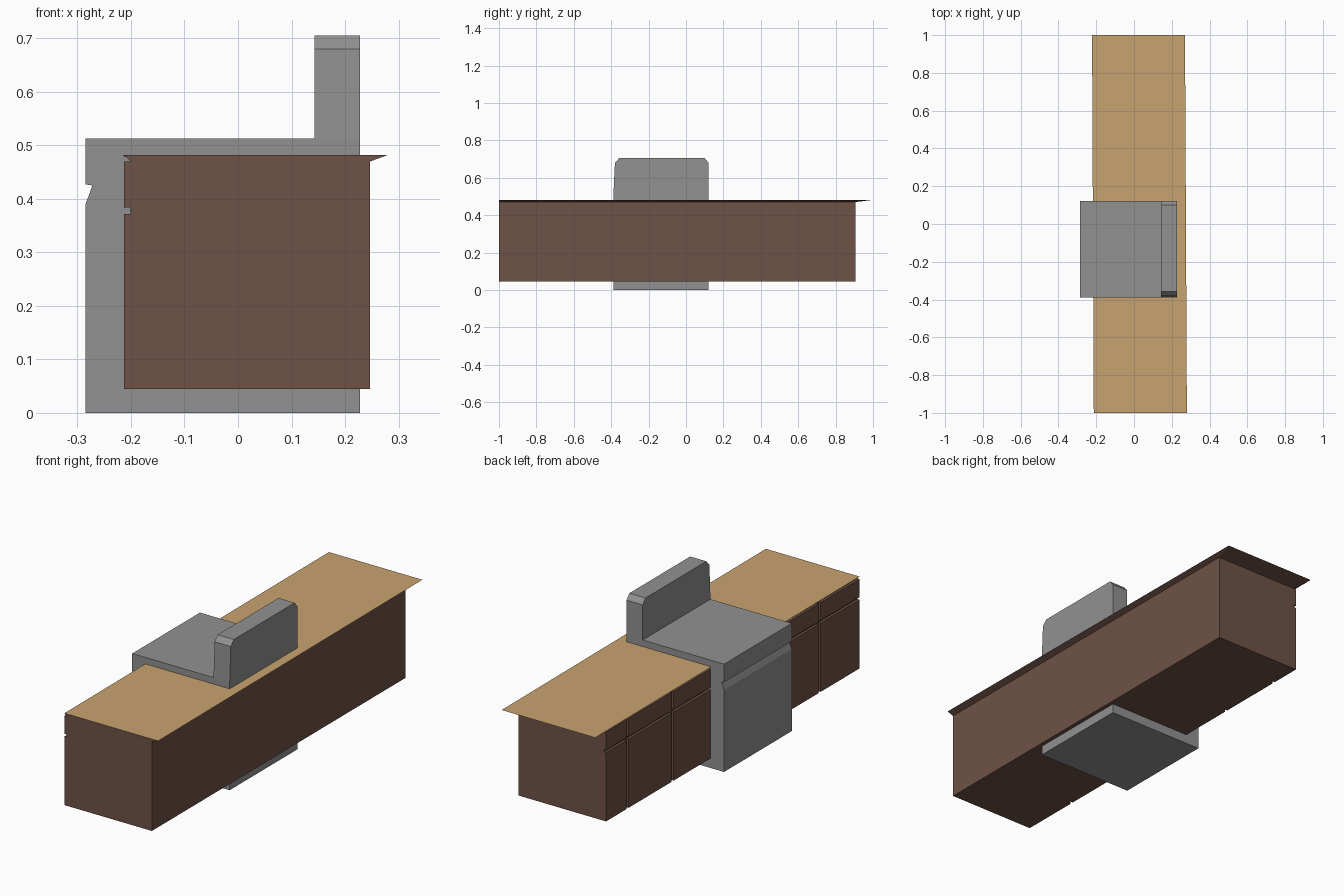
import bpy
import bmesh

cube = bpy.data.objects.get("Cube")
if cube:
    bpy.data.objects.remove(cube, do_unlink=True)


def material(name, rgb):
    mat = bpy.data.materials.new(name)
    mat.use_nodes = True
    mat.diffuse_color = (*rgb, 1)
    mat.node_tree.nodes["Principled BSDF"].inputs["Base Color"].default_value = (*rgb, 1)
    return mat


BROWN = material("dark brown wood", (0.156, 0.084, 0.061))
TAN = material("tan worktop", (0.584, 0.366, 0.162))
GREY = material("grey metal", (0.283, 0.283, 0.283))


def loft(name, lower, upper, *mats):
    """Solid between two matching loops of points."""
    bm = bmesh.new()
    a = [bm.verts.new(p) for p in lower]
    b = [bm.verts.new(p) for p in upper]
    n = len(a)
    bm.faces.new(a[::-1])
    bm.faces.new(b)
    for i in range(n):
        j = (i + 1) % n
        bm.faces.new((a[i], a[j], b[j], b[i]))
    bmesh.ops.recalc_face_normals(bm, faces=bm.faces)
    # A second material goes on the upward face
    if len(mats) > 1:
        for f in bm.faces:
            f.material_index = int(f.normal.z > 0.9)
    mesh = bpy.data.meshes.new(name)
    bm.to_mesh(mesh)
    bm.free()
    for m in mats:
        mesh.materials.append(m)
    obj = bpy.data.objects.new(name, mesh)
    bpy.context.collection.objects.link(obj)
    return obj


def rect(x0, x1, y0, y1, z):
    return [(x0, y0, z), (x1, y0, z), (x1, y1, z), (x0, y1, z)]


def box(name, x0, x1, y0, y1, z0, z1, mat):
    return loft(name, rect(x0, x1, y0, y1, z0), rect(x0, x1, y0, y1, z1), mat)


# Cabinet carcass
LEFT, CORE, RIGHT = -0.213, -0.201, 0.247
FRONT, BACK = -1.0, 0.905
BASE, TOP = 0.045, 0.47
box("cabinet_body", CORE, RIGHT, FRONT, BACK, BASE, TOP, BROWN)

# Doors and drawers, separated by narrow grooves
GAP = 0.008
edges = [FRONT - GAP, -0.70, -0.13, 0.065, 0.405, 0.745, BACK + GAP]
rows = {"door": (BASE, 0.372), "drawer": (0.384, TOP)}
for kind, (z0, z1) in rows.items():
    for i, (y0, y1) in enumerate(zip(edges, edges[1:])):
        box(f"{kind}_{i + 1}", LEFT, CORE, y0 + GAP, y1 - GAP, z0, z1, BROWN)

# Worktop with sloping underside and an overhang at the far end
Z = 0.482
loft("worktop", rect(CORE, RIGHT, FRONT, BACK, TOP),
     [(LEFT, -1, Z), (0.28, -1, Z), (0.27, 1, Z), (-0.222, 1, Z)], BROWN, TAN)

# Stove body with a handle groove along its face
Y0, Y1 = -0.388, 0.121
profile = [(-0.285, 0), (0.228, 0), (0.228, 0.513), (-0.285, 0.513),
           (-0.285, 0.427), (-0.272, 0.425), (-0.285, 0.39)]
loft("stove_body", [(x, Y0, z) for x, z in profile],
     [(x, Y1, z) for x, z in profile], GREY)

# Upright panel at the back of the stove, with clipped corners
panel = [(Y0, 0.513), (Y1, 0.513), (Y1, 0.68), (0.1, 0.705),
         (-0.357, 0.705), (-0.38, 0.68)]
loft("stove_back_panel", [(0.143, y, z) for y, z in panel],
     [(0.228, y, z) for y, z in panel], GREY)
